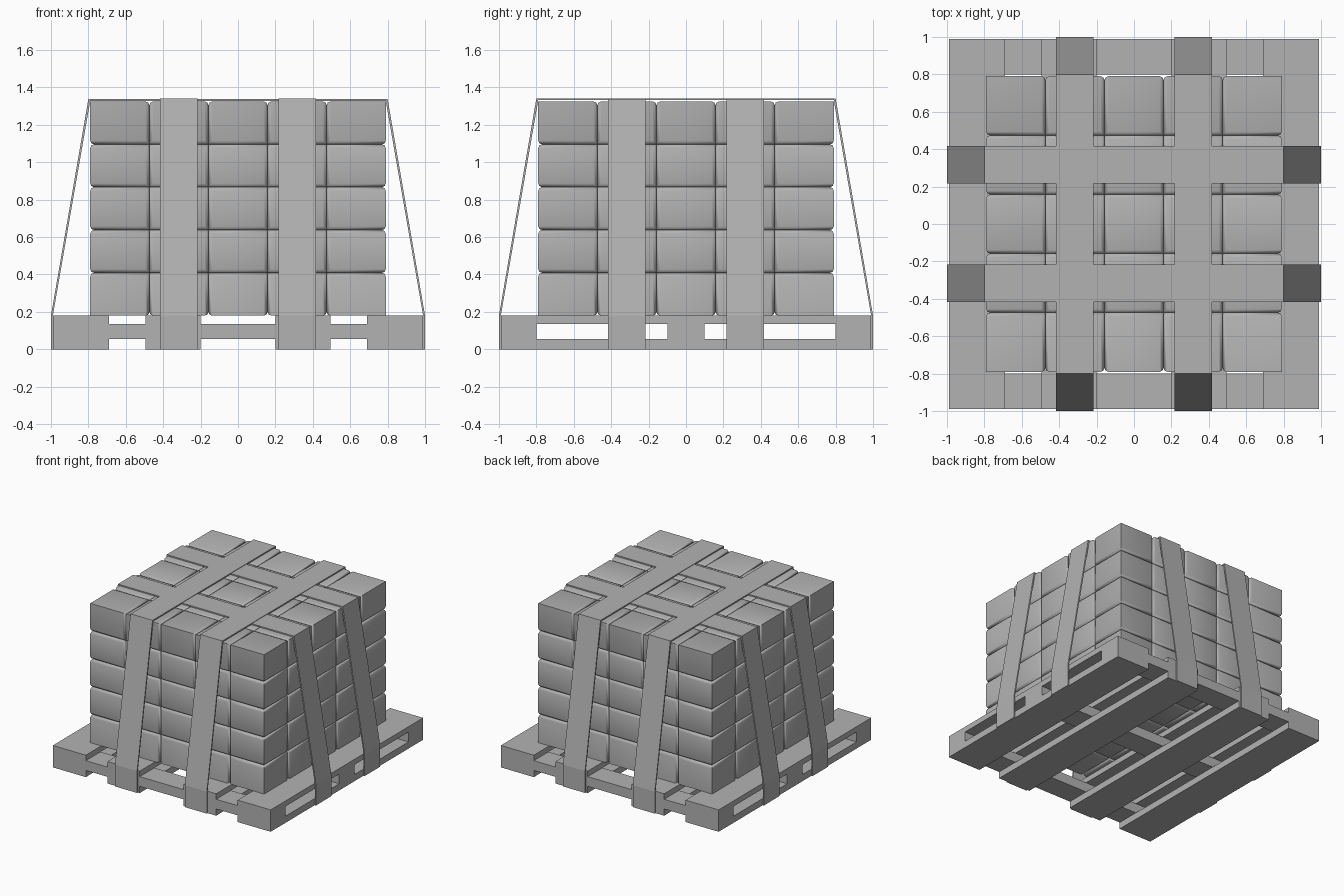
import bpy, bmesh
from mathutils import Vector

cube = bpy.data.objects.get("Cube")
if cube:
    bpy.data.objects.remove(cube, do_unlink=True)

grey = bpy.data.materials.new("plain grey")
grey.use_nodes = True
colour = (0.45, 0.45, 0.45, 1)
grey.diffuse_color = colour
grey.node_tree.nodes["Principled BSDF"].inputs["Base Color"].default_value = colour


def finish(name, bm):
    mesh = bpy.data.meshes.new(name)
    bmesh.ops.recalc_face_normals(bm, faces=bm.faces)
    bm.to_mesh(mesh)
    bm.free()
    mesh.materials.append(grey)
    obj = bpy.data.objects.new(name, mesh)
    bpy.context.collection.objects.link(obj)
    return obj


def add_box(bm, low, high):
    low, high = Vector(low), Vector(high)
    verts = bmesh.ops.create_cube(bm, size=1)["verts"]
    for v in verts:
        v.co = (low + high) / 2 + v.co * (high - low)
    return verts


# Pallet: long boards above and below three crosswise bearers
P = 0.99
LOW, MID, TOP = 0.055, 0.135, 0.18
boards = [(-P, -0.69), (-0.495, -0.2), (0.2, 0.495), (0.69, P)]
for name, z0, z1 in (("bottom_boards", 0, LOW), ("top_boards", MID, TOP)):
    bm = bmesh.new()
    for x0, x1 in boards:
        add_box(bm, (x0, -P, z0), (x1, P, z1))
    finish(name, bm)
bm = bmesh.new()
for y0, y1 in ((-P, -0.8), (-0.1, 0.1), (0.8, P)):
    add_box(bm, (-P, y0, LOW), (P, y1, MID))
finish("pallet_bearers", bm)

# Stacked cartons: seams are softened, outer corners of the stack stay crisp
N, HALF, ROOF = 5, 0.79, 1.325
base = Vector((-HALF, -HALF, TOP))
peak = Vector((HALF, HALF, ROOF))
step = (peak - base) / N


def on_hull(p):
    return sum(min(abs(p[a] - base[a]), abs(p[a] - peak[a])) < 1e-4 for a in range(3))


bm = bmesh.new()
for i in range(N):
    for j in range(N):
        for k in range(N):
            if all(0 < c < N - 1 for c in (i, j, k)):
                continue
            low = base + Vector((i * step.x, j * step.y, k * step.z))
            add_box(bm, low, low + step)
seams = [e for e in bm.edges if on_hull((e.verts[0].co + e.verts[1].co) / 2) == 1]
bmesh.ops.bevel(bm, geom=seams, offset=0.02, segments=2, profile=0.5, affect='EDGES')
cartons = finish("cartons", bm)
bpy.context.view_layer.objects.active = cartons
cartons.select_set(True)
bpy.ops.object.shade_smooth_by_angle(angle=0.9)
cartons.select_set(False)


# Straps: a thin band over the load, splayed out to the pallet edge
def strap(name, centre, along_x, top):
    t = 0.01
    outer = [(-1, 0), (-1, TOP), (-0.8, top), (0.8, top), (1, TOP), (1, 0)]
    inner = [(-1 + t, 0), (-1 + t, TOP), (-0.8 + t, top - t)]
    inner += [(-s, z) for s, z in reversed(inner)]
    bm = bmesh.new()
    rows = []
    for path in (outer, inner):
        for side in (-0.1, 0.1):
            w = centre + side
            rows.append([bm.verts.new((s, w, z) if along_x else (w, s, z)) for s, z in path])
    a, b, c, d = rows
    for p, q in ((a, b), (b, d), (d, c), (c, a)):
        for n in range(len(outer) - 1):
            bm.faces.new((p[n], p[n + 1], q[n + 1], q[n]))
    for n in (0, -1):
        bm.faces.new((a[n], b[n], d[n], c[n]))
    finish(name, bm)


for label, pos in (("first", -0.317), ("second", 0.317)):
    strap(label + "_lengthwise_strap", pos, False, 1.342)
    strap(label + "_crosswise_strap", pos, True, 1.338)
